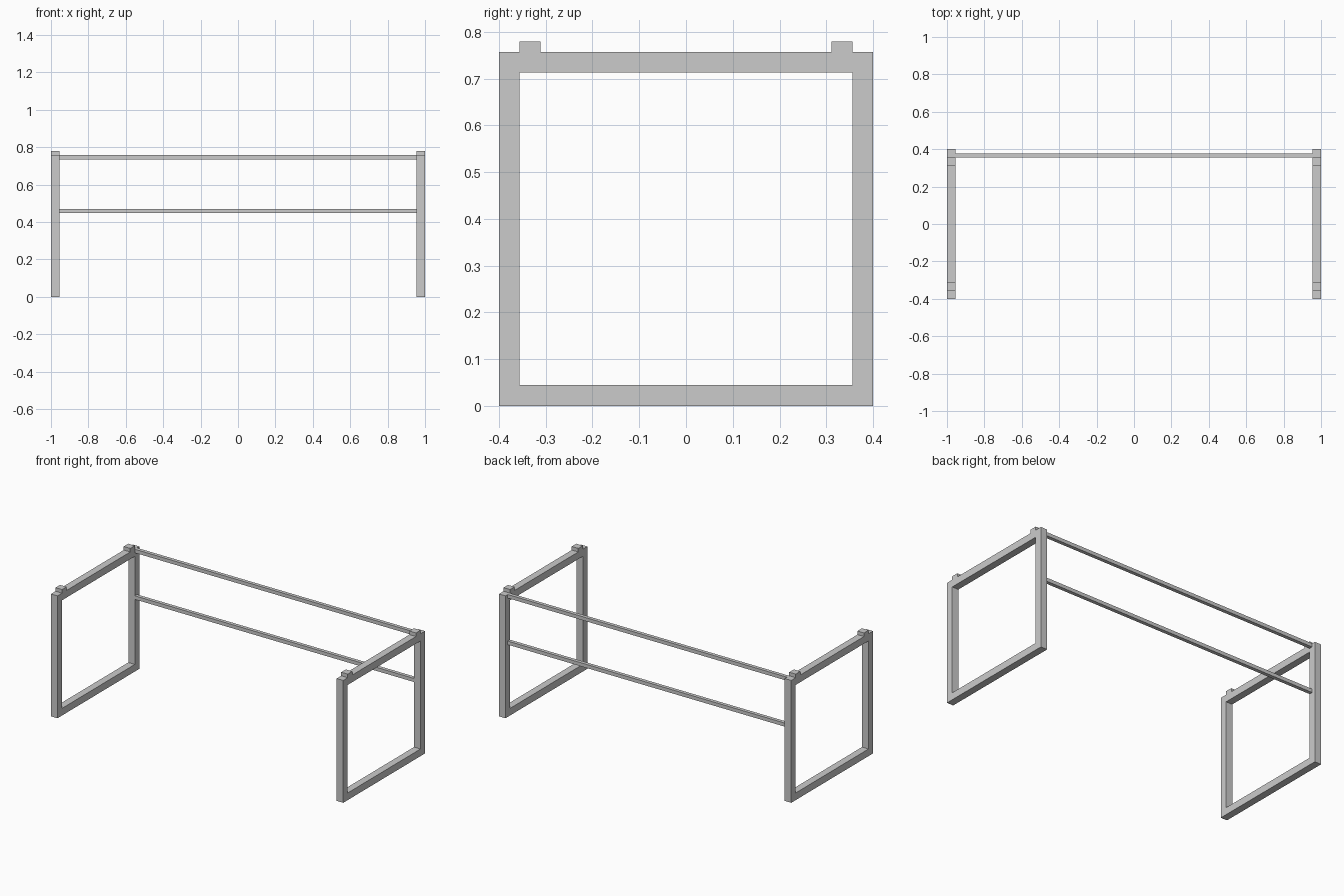
import bpy, bmesh

cube = bpy.data.objects.get("Cube")
if cube:
    bpy.data.objects.remove(cube, do_unlink=True)

BAR = 0.0444           # square tube width
ROD = BAR / 2          # thin rail width
DEPTH, HEIGHT = 0.4, 0.757

grey = bpy.data.materials.new("light_grey_metal")
grey.use_nodes = True
colour = (0.6, 0.6, 0.6, 1)
grey.diffuse_color = colour
grey.node_tree.nodes["Principled BSDF"].inputs["Base Color"].default_value = colour


def finish(name, bm):
    bmesh.ops.recalc_face_normals(bm, faces=bm.faces)
    mesh = bpy.data.meshes.new(name)
    bm.to_mesh(mesh)
    bm.free()
    mesh.materials.append(grey)
    obj = bpy.data.objects.new(name, mesh)
    bpy.context.collection.objects.link(obj)
    return obj


def box(name, low, high):
    bm = bmesh.new()
    bmesh.ops.create_cube(bm, size=1)
    for v in bm.verts:
        v.co = [(a + b) / 2 + c * (b - a) for a, b, c in zip(low, high, v.co)]
    return finish(name, bm)


def end_frame(name, x):
    # Closed tube loop: four mitred rings of the square section, bridged in turn
    bm = bmesh.new()
    rings = []
    for sy, top in ((-1, False), (1, False), (1, True), (-1, True)):
        ring = []
        for dx, inset in ((0, 0), (BAR, 0), (BAR, BAR), (0, BAR)):
            z = HEIGHT - inset if top else inset
            ring.append(bm.verts.new((x + dx, sy * (DEPTH - inset), z)))
        rings.append(ring)
    for i, ring in enumerate(rings):
        previous = rings[i - 1]
        for j in range(4):
            bm.faces.new((previous[j - 1], previous[j], ring[j], ring[j - 1]))
    return finish(name, bm)


# End frames with raised stop blocks on top
inner = DEPTH - BAR
for side, x in (("right", -1), ("left", 1 - BAR)):
    end_frame(side + "_end_frame", x)
    for place, y in (("front", -inner), ("back", inner - BAR)):
        box(f"{side}_{place}_stop_block", (x, y, HEIGHT), (x + BAR, y + BAR, HEIGHT + ROD))

# Thin rails joining the back posts
for name, top in (("upper_back_rail", HEIGHT), ("lower_back_rail", 0.469)):
    box(name, (BAR - 1, inner, top - ROD), (1 - BAR, inner + ROD, top))
